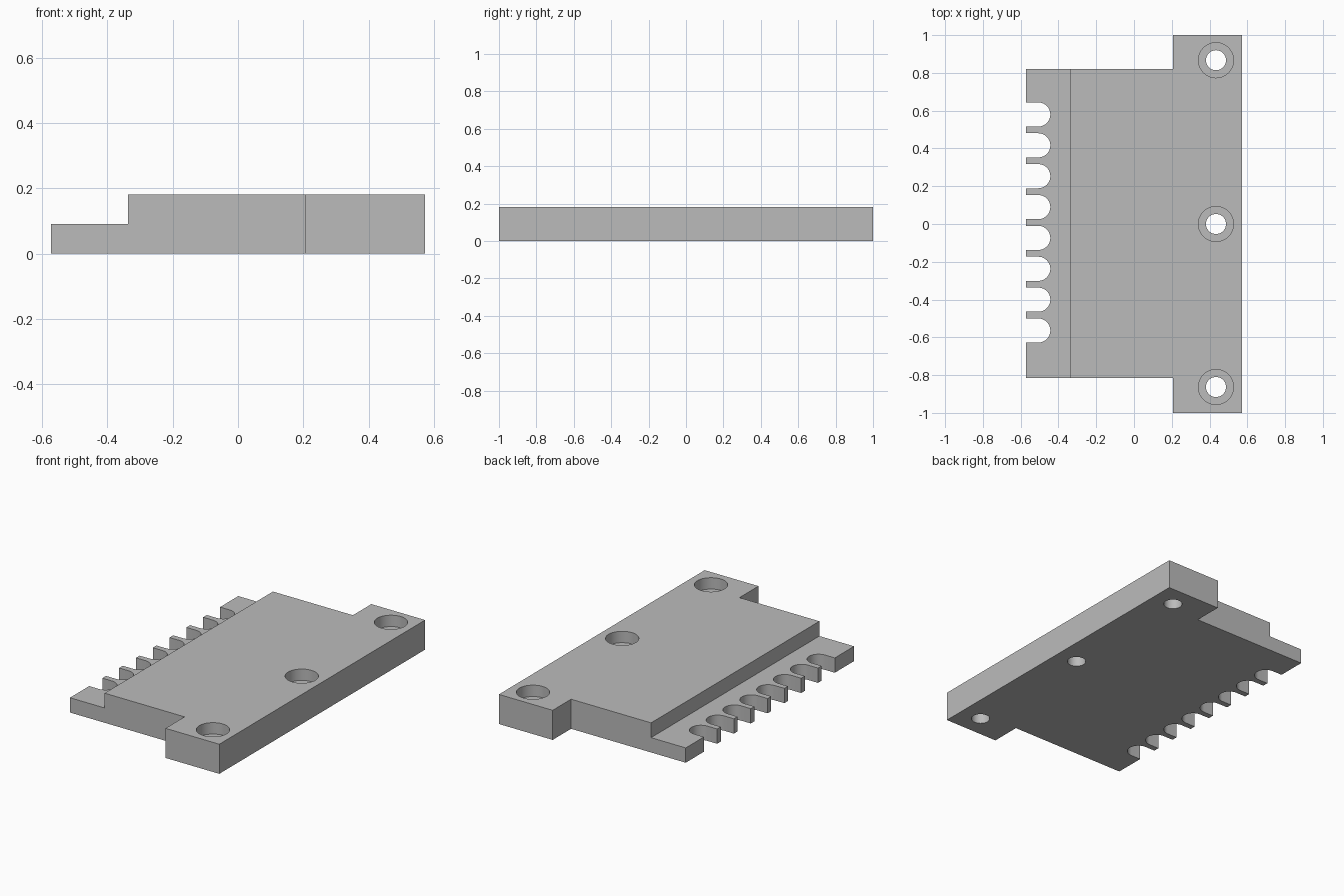
import bpy, bmesh
from math import pi, sin, cos, radians

cube = bpy.data.objects.get("Cube")
if cube:
    bpy.data.objects.remove(cube, do_unlink=True)

# Overall sizes
HALF_X, HEIGHT, LEDGE_Z = 0.573, 0.182, 0.091
STEP_X, FLANGE_X = -0.337, 0.207
BODY_Y, BODY_OFF = 0.818, 0.003
SLOT_R, SLOT_X, PITCH, SLOT_MID = 0.064, -0.507, 0.1634, 0.008
HOLE_X, HOLE_R, BORE_R, BORE_DEPTH = 0.434, 0.053, 0.093, 0.07

grey = bpy.data.materials.new("plain grey")
grey.use_nodes = True
grey.diffuse_color = (0.5, 0.5, 0.5, 1)
grey.node_tree.nodes["Principled BSDF"].inputs["Base Color"].default_value = (0.5, 0.5, 0.5, 1)


def prism(bm, outline, z0, z1):
    """Extrude a counter-clockwise plan outline from z0 to z1."""
    face = bm.faces.new([bm.verts.new((x, y, z0)) for x, y in outline])
    top = bmesh.ops.extrude_face_region(bm, geom=[face])["geom"]
    verts = [g for g in top if isinstance(g, bmesh.types.BMVert)]
    bmesh.ops.translate(bm, verts=verts, vec=(0, 0, z1 - z0))


def arc(cx, cy, r, start, end, steps):
    angles = [start + (end - start) * i / steps for i in range(steps + 1)]
    return [(cx + r * cos(a), cy + r * sin(a)) for a in angles]


def lathe(bm, profile, cx, cy, steps=48):
    """Closed solid of revolution from (radius, z) pairs."""
    rings = [[bm.verts.new((x, y, z)) for x, y in arc(cx, cy, r, 0, 2 * pi, steps)[:-1]]
             for r, z in profile]
    for low, high in zip(rings, rings[1:]):
        for i in range(steps):
            j = (i + 1) % steps
            bm.faces.new((low[i], low[j], high[j], high[i]))
    bm.faces.new(rings[0])
    bm.faces.new(rings[-1])


def finish(bm, name):
    bmesh.ops.recalc_face_normals(bm, faces=bm.faces)
    mesh = bpy.data.meshes.new(name)
    bm.to_mesh(mesh)
    bm.free()
    mesh.materials.append(grey)
    obj = bpy.data.objects.new(name, mesh)
    bpy.context.collection.objects.link(obj)
    return obj


def cut(target, cutter):
    cutter.hide_render = True
    mod = target.modifiers.new(cutter.name, "BOOLEAN")
    mod.operation, mod.solver, mod.object = "DIFFERENCE", "EXACT", cutter
    bpy.context.view_layer.objects.active = target
    bpy.ops.object.modifier_apply(modifier=mod.name)
    bpy.data.objects.remove(cutter, do_unlink=True)


# T-shaped plate with a wide mounting flange
lo, hi = BODY_OFF - BODY_Y, BODY_OFF + BODY_Y
bm = bmesh.new()
prism(bm, [(-HALF_X, lo), (FLANGE_X, lo), (FLANGE_X, -1), (HALF_X, -1),
           (HALF_X, 1), (FLANGE_X, 1), (FLANGE_X, hi), (-HALF_X, hi)], 0, HEIGHT)
plate = finish(bm, "mounting_plate")

# Lowered ledge along the slotted edge
bm = bmesh.new()
prism(bm, [(-1, -1), (STEP_X, -1), (STEP_X, 1), (-1, 1)], LEDGE_Z, 1)
cut(plate, finish(bm, "ledge_cutter"))

# Row of eight round-ended slots
bm = bmesh.new()
for i in range(8):
    y = SLOT_MID + (i - 3.5) * PITCH
    outline = [(-1, y - SLOT_R)] + arc(SLOT_X, y, SLOT_R, -pi / 2, pi / 2, 24) + [(-1, y + SLOT_R)]
    prism(bm, outline, -0.1, 0.15)
cut(plate, finish(bm, "slot_cutter"))

# Three counterbored screw holes
bm = bmesh.new()
floor = HEIGHT - BORE_DEPTH
for y in (-0.863, 0, 0.867):
    lathe(bm, [(HOLE_R, -0.1), (HOLE_R, floor), (BORE_R, floor), (BORE_R, 0.3)], HOLE_X, y)
cut(plate, finish(bm, "hole_cutter"))

# Smooth the round walls, keep the edges crisp
bpy.ops.object.select_all(action="DESELECT")
plate.select_set(True)
bpy.context.view_layer.objects.active = plate
bpy.ops.object.shade_smooth_by_angle(angle=radians(30))
